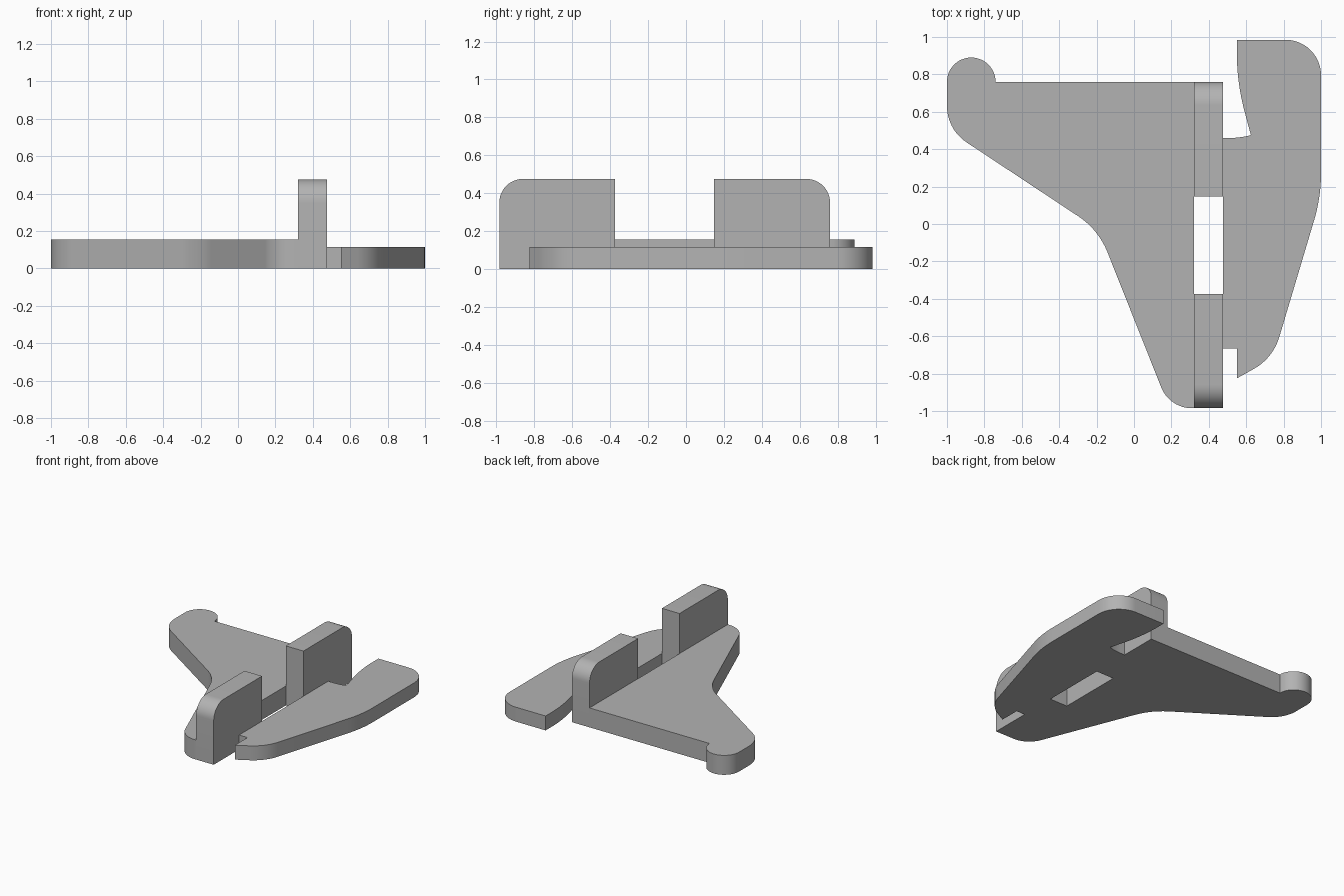
import bpy, bmesh, math
from mathutils import Vector, Matrix

cube = bpy.data.objects.get("Cube")
if cube:
    bpy.data.objects.remove(cube)

grey = bpy.data.materials.new("plain grey")
grey.use_nodes = True
colour = (0.45, 0.45, 0.45, 1)
grey.diffuse_color = colour
grey.node_tree.nodes["Principled BSDF"].inputs["Base Color"].default_value = colour


def rounded(corners, steps=12):
    """Outline from (x, y, tangent length) corners, each replaced by a tangent arc."""
    out = []
    count = len(corners)
    for i, (x, y, t) in enumerate(corners):
        p = Vector((x, y))
        if not t:
            out.append(p)
            continue
        a = (Vector(corners[i - 1][:2]) - p).normalized()
        b = (Vector(corners[(i + 1) % count][:2]) - p).normalized()
        half = a.angle(b) / 2
        radius = t * math.tan(half)
        centre = p + (a + b).normalized() * (t / math.cos(half))
        start, end = p + a * t - centre, p + b * t - centre
        sweep = math.pi - 2 * half
        for k in range(steps + 1):
            f = k / steps
            v = start * math.sin((1 - f) * sweep) + end * math.sin(f * sweep)
            out.append(centre + v / math.sin(sweep))
    return out


def extrude(name, outline, depth, matrix=Matrix()):
    """Solid slab from an outline, placed by a matrix."""
    bm = bmesh.new()
    face = bm.faces.new([bm.verts.new((p[0], p[1], 0)) for p in outline])
    made = bmesh.ops.extrude_face_region(bm, geom=[face])["geom"]
    top = [v for v in made if isinstance(v, bmesh.types.BMVert)]
    bmesh.ops.translate(bm, verts=top, vec=(0, 0, depth))
    bmesh.ops.transform(bm, matrix=matrix, verts=bm.verts)
    bmesh.ops.recalc_face_normals(bm, faces=bm.faces)
    mesh = bpy.data.meshes.new(name)
    bm.to_mesh(mesh)
    bm.free()
    mesh.materials.append(grey)
    obj = bpy.data.objects.new(name, mesh)
    bpy.context.collection.objects.link(obj)
    bpy.ops.object.select_all(action="DESELECT")
    obj.select_set(True)
    bpy.context.view_layer.objects.active = obj
    bpy.ops.object.shade_smooth_by_angle(angle=math.radians(30))
    return obj


INNER, OUTER = 0.32, 0.475   # sides of the upright blocks

# Thick wing plate with a round knob on its rear tip
knob = [(-0.87 + 0.13 * math.cos(a), 0.76 + 0.13 * math.sin(a), 0)
        for a in (math.pi * (1 - k / 24) for k in range(25))]
wing = [(INNER, -0.985, 0), (0.19, -0.985, 0.12), (-0.19, -0.03, 0.13),
        (-1, 0.506, 0.125)] + knob + [(INNER, 0.76, 0)]
extrude("wing_plate", rounded(wing), 0.155)

# Thin side plate with a rear notch and a front step
side = [(OUTER, -0.665, 0), (0.55, -0.665, 0), (0.55, -0.825, 0),
        (0.743, -0.718, 0.118), (1, 0.144, 0.13), (1, 0.985, 0.19),
        (0.55, 0.985, 0), (0.55, 0.755, 0.16), (0.625, 0.475, 0),
        (0.56, 0.46, 0.05), (OUTER, 0.46, 0)]
extrude("side_plate", rounded(side), 0.115)

# Upright blocks: profile in y and z, extruded along x
to_side = Matrix(((0, 0, 1, INNER), (1, 0, 0, 0), (0, 1, 0, 0), (0, 0, 0, 1)))
for name, outer, inner in (("front_block", -0.985, -0.375), ("rear_block", 0.76, 0.147)):
    profile = [(outer, 0, 0), (outer, 0.475, 0.125), (inner, 0.475, 0), (inner, 0, 0)]
    extrude(name, rounded(profile), OUTER - INNER, to_side)
